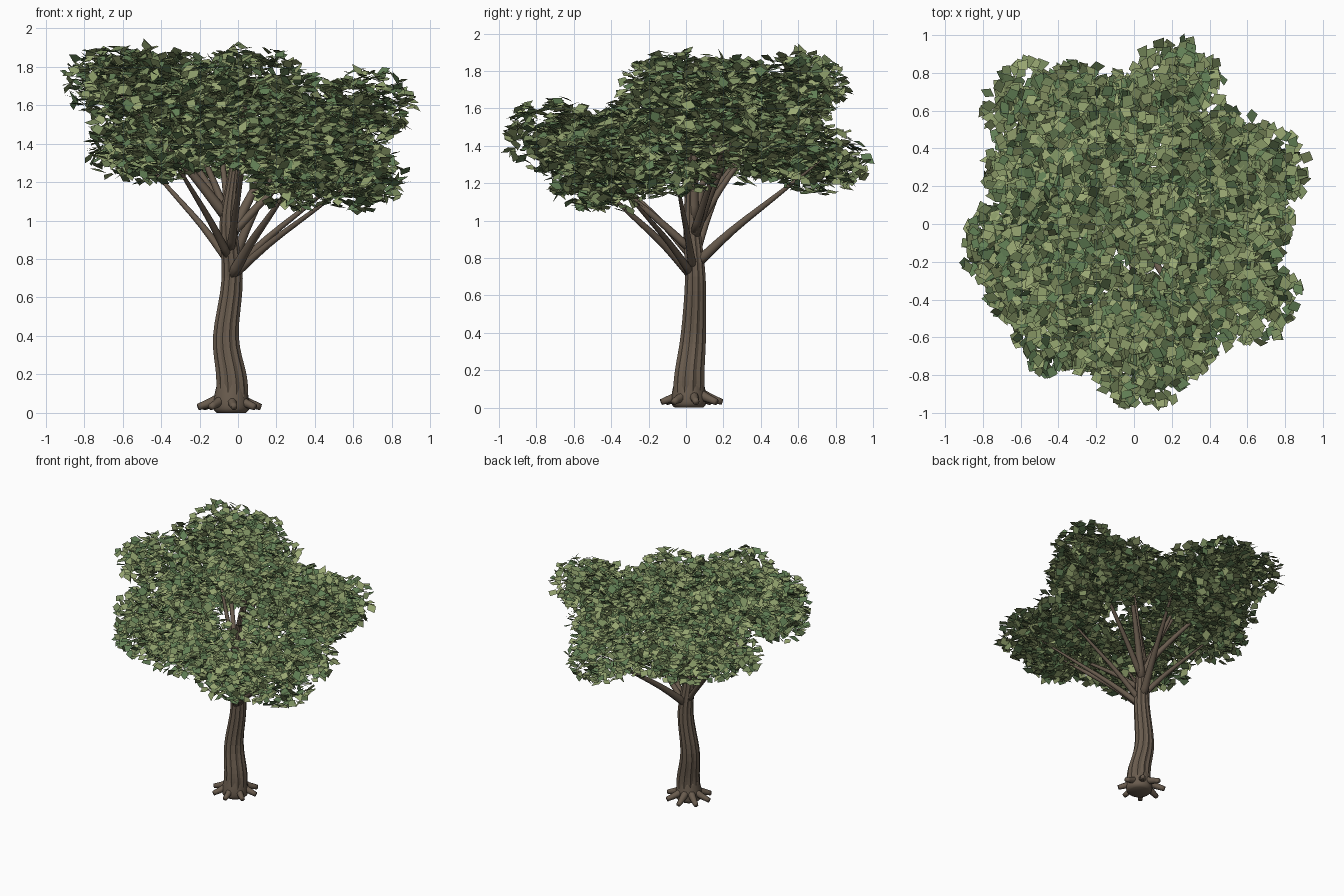
import bpy, bmesh, math, random
from mathutils import Vector, Matrix

if "Cube" in bpy.data.objects:
    bpy.data.objects.remove(bpy.data.objects["Cube"])

random.seed(7)


def material(name, rgb):
    m = bpy.data.materials.new(name)
    m.diffuse_color = (*rgb, 1)
    m.use_nodes = True
    m.node_tree.nodes["Principled BSDF"].inputs["Base Color"].default_value = m.diffuse_color
    return m


bark = material("bark", (0.14, 0.105, 0.075))
greens = [material("leaf_green_%d" % i, c) for i, c in enumerate([
    (0.12, 0.21, 0.09), (0.19, 0.26, 0.11), (0.26, 0.33, 0.14),
    (0.32, 0.39, 0.17), (0.09, 0.14, 0.06)])]


def finish(name, bm, mats, smooth=True):
    me = bpy.data.meshes.new(name)
    bm.to_mesh(me)
    bm.free()
    for m in mats:
        me.materials.append(m)
    ob = bpy.data.objects.new(name, me)
    bpy.context.collection.objects.link(ob)
    for p in me.polygons:
        p.use_smooth = smooth
    return ob


def smooth_path(pts, n):
    """Catmull-Rom through (x, y, z, radius) points."""
    p = [Vector(q) for q in pts]
    p = [2 * p[0] - p[1]] + p + [2 * p[-1] - p[-2]]
    out = []
    for i in range(1, len(p) - 2):
        a, b, c, d = p[i - 1:i + 3]
        for k in range(n):
            t = k / n
            out.append(0.5 * (2 * b + (c - a) * t + (2 * a - 5 * b + 4 * c - d) * t * t
                              + (3 * b - a - 3 * c + d) * t ** 3))
    return out + [p[-2]]


def tube(bm, pts, sides, n=4, ridge=0.0, flat=False):
    path = smooth_path(pts, n)
    rings = []
    for i, q in enumerate(path):
        tan = (path[min(i + 1, len(path) - 1)] - path[max(i - 1, 0)]).to_3d().normalized()
        tan = Vector((0, 0, 1)) if flat else tan
        u = tan.cross(Vector((0, 1, 0.01))).normalized()
        v = tan.cross(u)
        ring = []
        for s in range(sides):
            a = math.tau * s / sides
            r = q[3] * (1 + (ridge if s % 2 else -ridge))
            ring.append(bm.verts.new(q.to_3d() + (u * math.cos(a) + v * math.sin(a)) * r))
        rings.append(ring)
    for a, b in zip(rings, rings[1:]):
        for s in range(sides):
            t = (s + 1) % sides
            bm.faces.new((a[s], a[t], b[t], b[s]))
    bm.faces.new(rings[0])
    bm.faces.new(rings[-1])
    bmesh.ops.recalc_face_normals(bm, faces=bm.faces)


# Trunk with ridged bark
bm = bmesh.new()
tube(bm, [(-0.035, 0.01, 0.03, 0.078), (-0.03, 0.015, 0.1, 0.082), (-0.035, 0.02, 0.2, 0.078),
          (-0.063, 0.04, 0.4, 0.066), (-0.03, 0.05, 0.7, 0.054), (-0.052, 0.03, 0.98, 0.044),
          (-0.03, 0.03, 1.2, 0.03), (0.0, 0.03, 1.4, 0.018), (0.04, 0.04, 1.62, 0.006)],
     24, ridge=0.05, flat=True)
finish("trunk", bm, [bark], smooth=False)

# Root flare: smooth collar and short roots all around
bm = bmesh.new()
tube(bm, [(-0.035, 0.015, 0, 0.075), (-0.035, 0.015, 0.02, 0.092),
          (-0.035, 0.015, 0.07, 0.092), (-0.033, 0.017, 0.17, 0.072)], 20, n=3, flat=True)
for i in range(8):
    a = math.tau * i / 8 + 0.15
    c, s = math.cos(a), math.sin(a)
    pts = [(-0.045 + c * d, 0.03 + s * d, z, r) for d, z, r in
           ((0.04, 0.08, 0.03), (0.095, 0.055, 0.024), (0.165, 0.03, 0.017))]
    tube(bm, pts, 8, n=3)
finish("roots", bm, [bark])

# Foliage clumps: centre x, y, z, horizontal radius, vertical radius
clumps = [
    (-0.67, -0.10, 1.72, 0.26, 0.19), (-0.54, 0.61, 1.73, 0.26, 0.19),
    (-0.53, 0.25, 1.36, 0.26, 0.17), (0.22, 0.72, 1.32, 0.26, 0.19),
    (0.67, 0.28, 1.60, 0.26, 0.19), (0.62, -0.38, 1.22, 0.26, 0.18),
    (0.30, -0.50, 1.22, 0.25, 0.17), (0.05, -0.72, 1.45, 0.27, 0.21),
    (-0.38, -0.54, 1.39, 0.27, 0.20), (0.06, 0.05, 1.73, 0.28, 0.19),
    (-0.12, 0.50, 1.62, 0.28, 0.20), (0.60, -0.06, 1.27, 0.25, 0.15),
    # fillers between the main lobes
    (0.32, 0.32, 1.58, 0.27, 0.19), (-0.35, 0.22, 1.70, 0.28, 0.18),
    (-0.32, -0.18, 1.56, 0.26, 0.19), (0.36, -0.08, 1.50, 0.24, 0.16),
    (-0.57, -0.33, 1.43, 0.22, 0.18), (0.02, -0.42, 1.43, 0.22, 0.16),
    (-0.38, 0.52, 1.36, 0.25, 0.16), (-0.08, 0.56, 1.36, 0.24, 0.15),
    (0.48, 0.38, 1.38, 0.24, 0.16), (0.36, -0.27, 1.33, 0.20, 0.14),
    (-0.30, 0.66, 1.71, 0.21, 0.17), (-0.58, 0.28, 1.70, 0.22, 0.18),
    (0.62, 0.08, 1.52, 0.22, 0.17), (0.25, -0.64, 1.36, 0.18, 0.16),
    (-0.17, -0.66, 1.42, 0.18, 0.16)]

# Branches rising from the trunk into the main lobes
bm = bmesh.new()
for i, (x, y, z, r, h) in enumerate(clumps[:14]):
    z0 = 0.70 + max(0, z - 1.23) * 0.6
    b = Vector((-0.04, 0.04, z0))
    e = Vector((x, y, z))
    m1 = b.lerp(e, 0.3) + Vector((0, 0, 0.02))
    m2 = b.lerp(e, 0.65) + Vector((0, 0, 0.01))
    k = 0.85 if i % 3 else 1.1
    tube(bm, [(*b, 0.028 * k), (*m1, 0.020 * k), (*m2, 0.013 * k), (*e, 0.004)], 8, n=3)
finish("branches", bm, [bark])

# Leaves: tilted irregular quads filling each clump
bm = bmesh.new()
for x, y, z, r, h in clumps:
    for _ in range(int(280 * (r / 0.24) ** 2)):
        d = Vector([random.gauss(0, 1) for _ in range(3)]).normalized() * random.random() ** 0.38
        pos = Vector((x + d.x * r, y + d.y * r, z + d.z * h))
        rot = (Matrix.Rotation(random.uniform(0, math.tau), 3, 'Z')
               @ Matrix.Rotation(random.gauss(0, 0.45), 3, 'X')
               @ Matrix.Rotation(random.gauss(0, 0.4), 3, 'Y'))
        w, l = random.uniform(0.028, 0.038), random.uniform(0.034, 0.048)
        k = random.uniform(-0.014, 0.014)
        shape = ((0, -l, 0), (w, k, 0.004), (0, l, 0), (-w, k, 0.004))
        f = bm.faces.new([bm.verts.new(pos + rot @ Vector(c)) for c in shape])
        f.material_index = random.choices(range(5), (4, 4, 4, 3, 1))[0]
finish("leaves", bm, greens, smooth=False)
